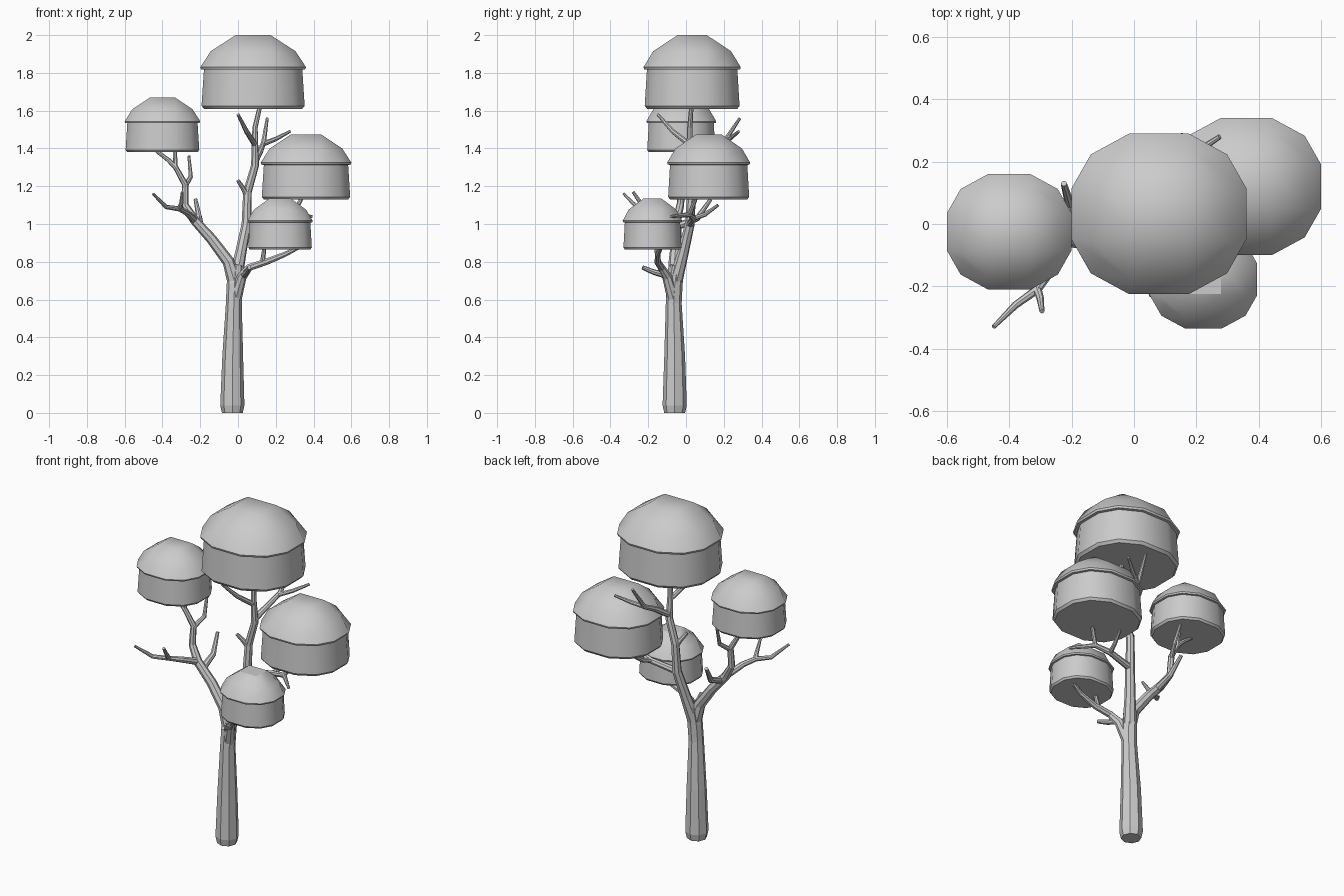
import bpy, bmesh

# Twelve-sided outline, as on a rounded 3x3x3 block
Q = [(1, .32), (.78, .74), (.34, 1)]
RING = Q + [(-x, y) for x, y in Q[::-1]] + [(-x, -y) for x, y in Q] + [(x, -y) for x, y in Q[::-1]]
# Upper dome ring: (x, y, height above rim)
E = [(.80, .33, .50), (.62, .60, .38), (.33, .80, .50)]
DOME = E + [(-x, y, h) for x, y, h in E[::-1]] + [(-x, -y, h) for x, y, h in E] + [(x, -y, h) for x, y, h in E[::-1]]


def canopy(name, x0, x1, y0, y1, z0, z1):
    cx, cy, hx, hy = (x0 + x1) / 2, (y0 + y1) / 2, (x1 - x0) / 2, (y1 - y0) / 2
    h = z1 - z0
    bm = bmesh.new()

    def put(x, y, t):
        return bm.verts.new((cx + hx * x, cy + hy * y, z0 + h * t))

    # skirt, overhanging rim, dome
    rings = [[put(x * s, y * s, t) for x, y in RING]
             for s, t in ((.93, 0), (.975, .04), (.93, .53), (.985, .535), (1, .565))]
    rings.append([put(x, y, .565 + .435 * d) for x, y, d in DOME])
    bm.faces.new(rings[0][::-1])
    for a, b in zip(rings, rings[1:]):
        for i in range(12):
            j = (i + 1) % 12
            bm.faces.new((a[i], a[j], b[j], b[i]))
    # square crown with corner and edge panels
    top = [put(.33 * sx, .30 * sy, 1) for sx, sy in ((1, 1), (-1, 1), (-1, -1), (1, -1))]
    bm.faces.new(top)
    r = rings[-1]
    for k in range(4):
        i = 3 * k
        bm.faces.new((r[i], r[i + 1], r[i + 2], top[k]))
        bm.faces.new((r[i + 2], r[(i + 3) % 12], top[(k + 1) % 4], top[k]))
    bmesh.ops.recalc_face_normals(bm, faces=bm.faces)
    me = bpy.data.meshes.new(name)
    bm.to_mesh(me)
    bm.free()
    ob = bpy.data.objects.new(name, me)
    bpy.context.collection.objects.link(ob)
    bpy.context.view_layer.objects.active = ob
    ob.select_set(True)
    bpy.ops.object.shade_smooth_by_angle(angle=0.6)
    ob.select_set(False)


def limb(name, *pts):
    # tapered eight-sided tube; each point is x, y, z, radius
    cu = bpy.data.curves.new(name, 'CURVE')
    cu.dimensions = '3D'
    cu.bevel_depth = 1
    cu.bevel_resolution = 2
    cu.use_fill_caps = True
    sp = cu.splines.new('POLY')
    sp.points.add(len(pts) - 1)
    for p, (x, y, z, r) in zip(sp.points, pts):
        p.co = (x, y, z, 1)
        p.radius = r
    sp.use_smooth = False
    bpy.context.collection.objects.link(bpy.data.objects.new(name, cu))


# Foliage
canopy("canopy_top", -.20, .36, -.225, .29, 1.61, 2.0)
canopy("canopy_left", -.60, -.20, -.21, .16, 1.38, 1.67)
canopy("canopy_right", .12, .60, -.10, .34, 1.13, 1.475)
canopy("canopy_front", .05, .395, -.335, -.02, .865, 1.135)

# Trunk running into the central bough
limb("trunk", (-.03, -.06, 0, .055), (-.03, -.06, .04, .064), (-.028, -.06, .3, .055),
     (-.022, -.065, .58, .042), (-.018, -.06, .68, .042), (-.01, -.045, .78, .036))
limb("central_bough", (-.015, -.055, .7, .038), (.015, -.015, .85, .03), (.045, .02, 1.0, .026), (.05, .03, 1.17, .023),
     (.09, .03, 1.31, .021), (.09, .02, 1.43, .017), (.09, .02, 1.51, .014), (.12, .03, 1.64, .011))
limb("central_stub", (.05, .03, 1.15, .018), (.03, .015, 1.185, .014), (0, -.01, 1.23, .01))
limb("central_twig_front", (.09, .02, 1.42, .015), (.045, -.07, 1.49, .013), (0, -.15, 1.58, .008))
limb("central_twig_back", (.09, .03, 1.33, .018), (.12, .12, 1.39, .016),
     (.135, .2, 1.43, .014), (.155, .285, 1.56, .008))
limb("central_twig_back_tip", (.135, .19, 1.425, .014), (.2, .23, 1.45, .012), (.275, .28, 1.49, .008))

# Left bough and twigs
limb("left_bough", (-.02, -.06, .7, .038), (-.05, -.06, .8, .032), (-.14, -.05, .92, .028),
     (-.23, -.05, 1.02, .025), (-.28, -.03, 1.1, .02), (-.28, -.02, 1.21, .017),
     (-.33, -.03, 1.3, .014), (-.37, -.03, 1.34, .012), (-.45, -.03, 1.40, .008))
limb("left_twig_up", (-.33, -.03, 1.29, .013), (-.335, -.02, 1.41, .01))
limb("left_twig_side", (-.28, -.02, 1.2, .014), (-.25, .04, 1.25, .012), (-.26, .08, 1.36, .008))
limb("left_twig_back", (-.2, -.04, .99, .02), (-.205, .06, 1.03, .016), (-.225, .13, 1.13, .01))
limb("left_twig_front", (-.23, -.05, 1.02, .02), (-.27, -.15, 1.06, .017),
     (-.31, -.21, 1.08, .014), (-.38, -.26, 1.09, .012), (-.45, -.33, 1.16, .007))
limb("left_twig_front_tip", (-.31, -.21, 1.08, .014), (-.30, -.24, 1.11, .012), (-.295, -.28, 1.17, .008))

# Right bough and twigs
limb("right_bough", (.045, .02, 1.0, .02), (.2, .04, 1.03, .017), (.29, .02, 1.05, .014), (.39, -.08, 1.04, .008))
limb("right_twig_up", (.29, .02, 1.05, .013), (.35, .06, 1.16, .01))
limb("right_twig_back", (.2, .04, 1.03, .014), (.22, .1, 1.05, .012), (.24, .17, 1.1, .008))

# Front bough and twigs
limb("front_bough", (-.015, -.065, .6, .034), (.02, -.1, .72, .026), (.06, -.13, .77, .02), (.15, -.15, .8, .018),
     (.25, -.15, .84, .014), (.37, -.12, .9, .008))
limb("front_twig_stub", (.03, -.11, .73, .018), (.045, -.17, .745, .015), (.06, -.23, .77, .011))
limb("front_twig_up", (.13, -.145, .795, .014), (.14, -.16, .88, .01))
